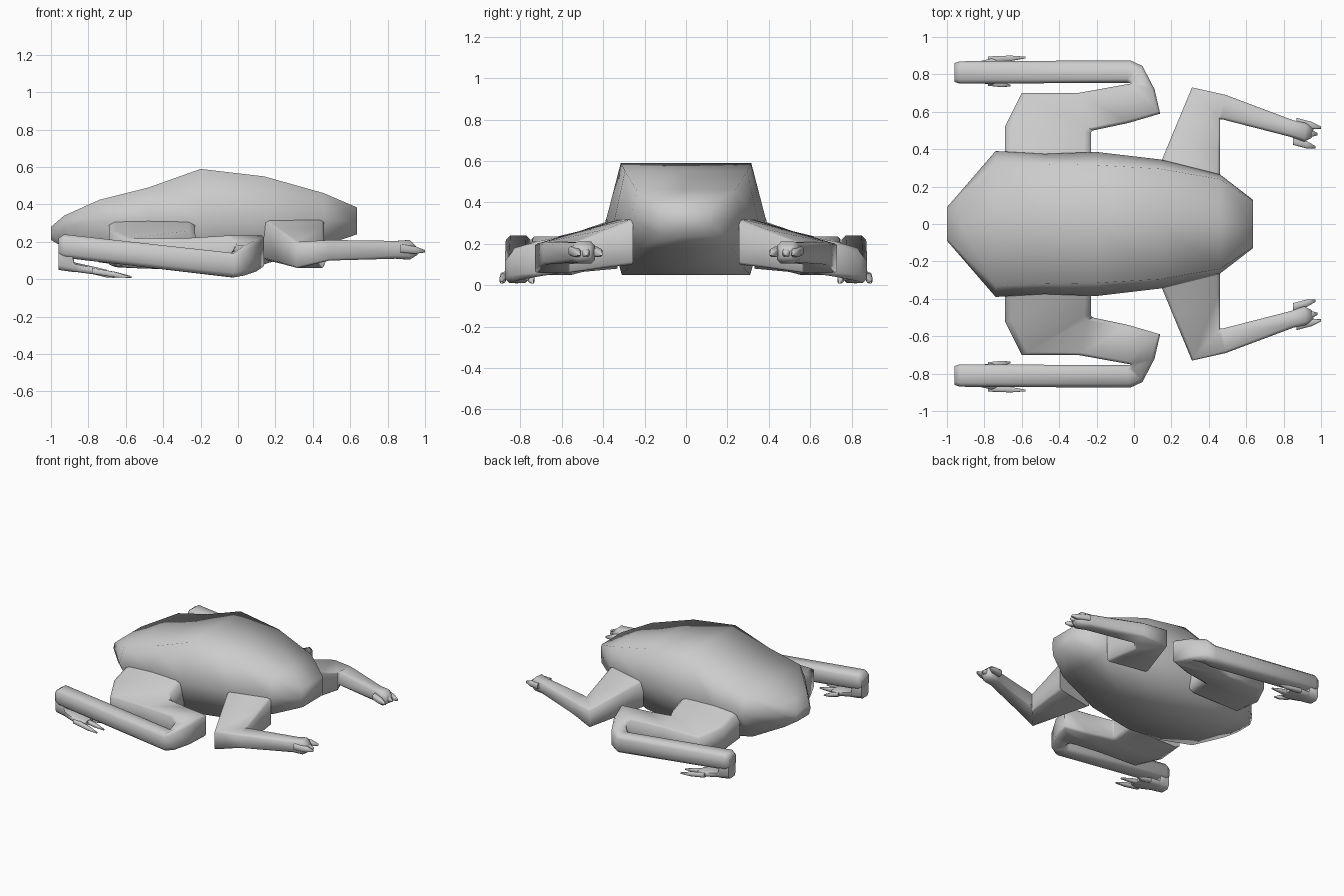
import bpy, bmesh


def loft(name, rings, mirror=True, angle=0.9):
    """Skin a list of equal-sized point rings, cap both ends, optionally mirror across y."""
    bm = bmesh.new()
    loops = [[bm.verts.new(p) for p in ring] for ring in rings]
    n = len(loops[0])
    for a, b in zip(loops, loops[1:]):
        for i in range(n):
            j = (i + 1) % n
            bm.faces.new((a[i], a[j], b[j], b[i]))
    bm.faces.new(loops[0][::-1])
    bm.faces.new(loops[-1])
    bmesh.ops.recalc_face_normals(bm, faces=bm.faces)
    mesh = bpy.data.meshes.new(name)
    bm.to_mesh(mesh)
    bm.free()
    obj = bpy.data.objects.new(name, mesh)
    bpy.context.collection.objects.link(obj)
    bpy.ops.object.select_all(action='DESELECT')
    obj.select_set(True)
    bpy.context.view_layer.objects.active = obj
    bpy.ops.object.shade_smooth_by_angle(angle=angle)
    if mirror:
        mod = obj.modifiers.new("mirror", 'MIRROR')
        mod.use_axis = (False, True, False)
    return obj


def section(ax, ay, bx, by, z0, z1, c=0.65):
    """Upright chamfered section spanning plan points a and b, from z0 to z1."""
    shape = [(1, c), (c, 1), (-c, 1), (-1, c), (-1, -c), (-c, -1), (c, -1), (1, -c)]
    return [((ax + bx) / 2 + u * (bx - ax) / 2,
             (ay + by) / 2 + u * (by - ay) / 2,
             (z0 + z1) / 2 + v * (z1 - z0) / 2) for u, v in shape]


def limb(name, rows):
    return loft(name, [section(*r) for r in rows], angle=1.2)


def digit(name, p, q, r):
    """Tapered toe or finger from p to q."""
    rows = []
    for t, s in ((0, 1), (0.6, 0.9), (1, 0.3)):
        x, y, z = (p[i] + (q[i] - p[i]) * t for i in range(3))
        rows.append((x, y - r * s, x, y + r * s, z - r * s, z + r * s))
    return limb(name, rows)


# Body: x, widest half width, top half width, bottom half width, bottom z, side z, top z
stations = [
    (-1.00, 0.09, 0.075, 0.07, 0.21, 0.25, 0.28),
    (-0.93, 0.17, 0.145, 0.13, 0.17, 0.28, 0.34),
    (-0.74, 0.39, 0.33, 0.25, 0.09, 0.31, 0.425),
    (-0.48, 0.375, 0.32, 0.30, 0.06, 0.32, 0.49),
    (-0.20, 0.385, 0.315, 0.31, 0.05, 0.32, 0.59),
    (0.14, 0.345, 0.295, 0.28, 0.08, 0.32, 0.55),
    (0.46, 0.265, 0.24, 0.22, 0.18, 0.32, 0.46),
    (0.635, 0.13, 0.125, 0.12, 0.24, 0.31, 0.385),
]
loft("body", [[(x, w, zs), (x, t, zt), (x, 0, zt), (x, -t, zt),
               (x, -w, zs), (x, -b, zb), (x, 0, zb), (x, b, zb)]
              for x, w, t, b, zb, zs, zt in stations], mirror=False, angle=1.6)

# Folded hind leg: thigh, knee and shin in one skin
limb("hind_leg", [
    (-0.69, 0.33, -0.23, 0.33, 0.08, 0.325, 0.85),
    (-0.69, 0.52, -0.23, 0.49, 0.065, 0.26, 0.85),
    (-0.60, 0.70, -0.22, 0.50, 0.06, 0.22, 0.85),
    (-0.30, 0.70, -0.03, 0.54, 0.05, 0.22, 0.85),
    (-0.05, 0.745, 0.14, 0.59, 0.06, 0.235, 0.85),
    (-0.02, 0.75, 0.11, 0.72, 0.04, 0.21, 0.75),
    (-0.02, 0.755, 0.045, 0.845, 0.02, 0.18),
    (-0.04, 0.755, -0.02, 0.875, 0.01, 0.14),
    (-0.93, 0.75, -0.93, 0.87, 0.115, 0.24),
    (-0.96, 0.76, -0.96, 0.86, 0.13, 0.22),
])

# Foot: heel under the shin end, thin sole pointing forward
limb("hind_foot", [
    (-0.96, 0.765, -0.96, 0.855, 0.05, 0.20),
    (-0.89, 0.76, -0.89, 0.86, 0.04, 0.16),
    (-0.875, 0.76, -0.875, 0.86, 0.04, 0.09),
    (-0.76, 0.745, -0.76, 0.885, 0.025, 0.065),
    (-0.70, 0.77, -0.70, 0.86, 0.02, 0.05),
])
for i, (y0, y1, x1) in enumerate(((0.755, 0.74, -0.66), (0.81, 0.82, -0.57), (0.88, 0.89, -0.58))):
    digit(f"toe_{i}", (-0.78, y0, 0.045), (x1, y1, 0.012), 0.016)

# Front leg: upper arm, elbow, forearm and palm
limb("front_leg", [
    (0.14, 0.32, 0.46, 0.255, 0.10, 0.32, 0.88),
    (0.21, 0.49, 0.46, 0.38, 0.085, 0.27, 0.88),
    (0.31, 0.73, 0.46, 0.56, 0.06, 0.20, 0.88),
    (0.49, 0.69, 0.47, 0.56, 0.10, 0.21, 0.8),
    (0.85, 0.555, 0.84, 0.465, 0.11, 0.205),
    (0.92, 0.54, 0.91, 0.44, 0.105, 0.21),
    (0.96, 0.51, 0.95, 0.46, 0.13, 0.17),
])
for i, (p, q) in enumerate((((0.87, 0.545), (1.0, 0.515)),
                            ((0.90, 0.495), (0.98, 0.48)),
                            ((0.85, 0.445), (0.97, 0.41)))):
    digit(f"finger_{i}", (*p, 0.165), (*q, 0.15), 0.022)
